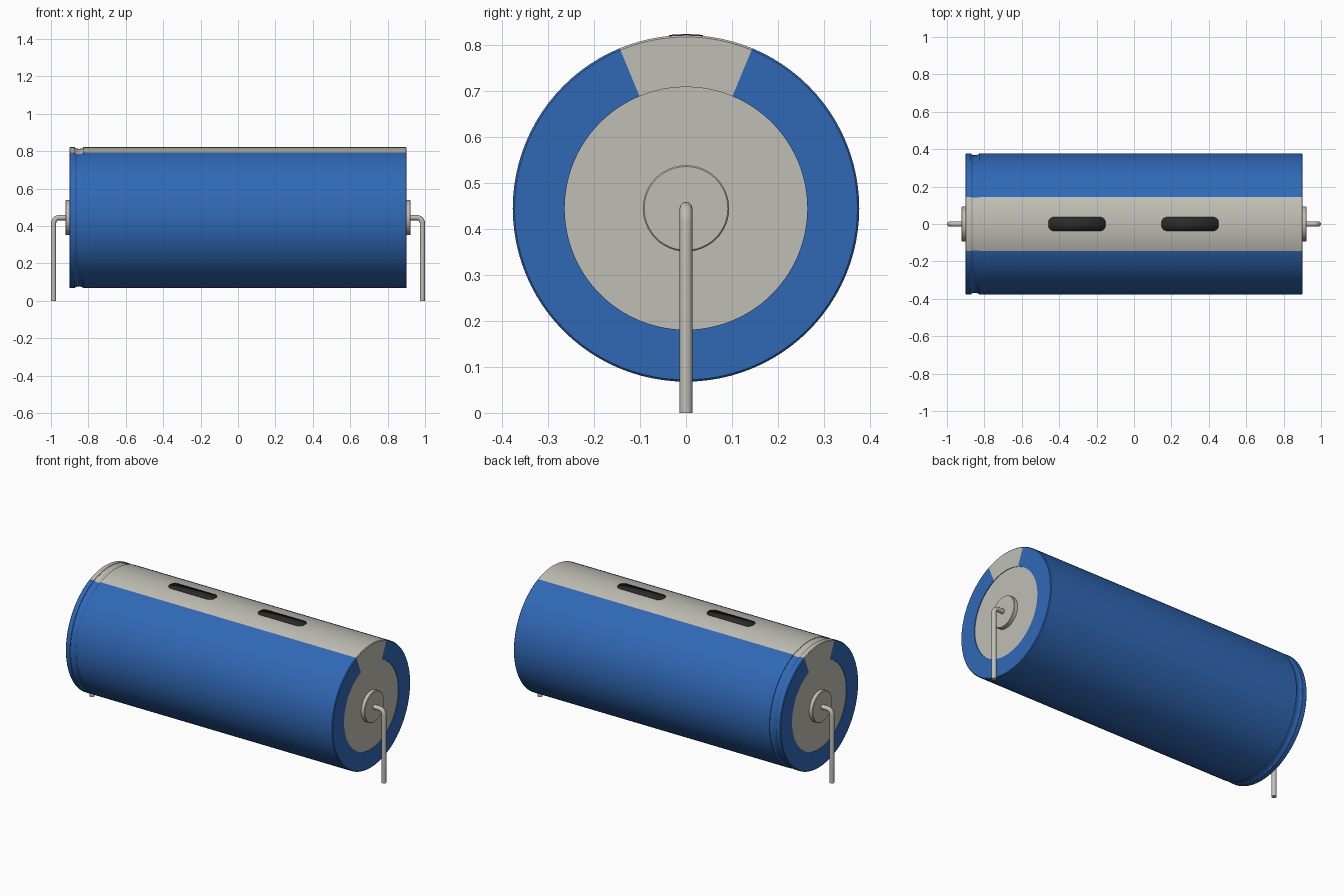
import bpy
import bmesh
from math import sin, cos, pi, radians, sqrt, atan2

SEGMENTS = 96
AXIS_Z = 0.445
RADIUS = 0.377
HALF = 0.902
DISC_R = 0.264
RECESS = 0.004
LEAD_R = 0.014

old = bpy.data.objects.get("Cube")
if old:
    bpy.data.objects.remove(old, do_unlink=True)


def material(name, rgb, metallic=0.0):
    mat = bpy.data.materials.new(name)
    mat.use_nodes = True
    mat.diffuse_color = (*rgb, 1)
    shader = mat.node_tree.nodes["Principled BSDF"]
    shader.inputs["Base Color"].default_value = (*rgb, 1)
    shader.inputs["Roughness"].default_value = 0.5
    return mat


blue = material("sleeve blue", (0.03, 0.14, 0.47))
grey = material("warm grey", (0.53, 0.52, 0.46))
dark = material("mark black", (0.024, 0.024, 0.024))


def finish(name, bm, mats):
    """Turn a bmesh into a smooth object with sharp creases."""
    bmesh.ops.recalc_face_normals(bm, faces=bm.faces[:])
    mesh = bpy.data.meshes.new(name)
    bm.to_mesh(mesh)
    bm.free()
    for mat in mats:
        mesh.materials.append(mat)
    mesh.shade_smooth()
    mesh.set_sharp_from_angle(angle=radians(30))
    obj = bpy.data.objects.new(name, mesh)
    bpy.context.collection.objects.link(obj)
    return obj


def lathe(name, profile, mats, segments=SEGMENTS):
    """Revolve (x, radius) points about the long axis and cap both ends."""
    bm = bmesh.new()
    rings = []
    for x, r in profile:
        angles = [2 * pi * i / segments for i in range(segments)]
        rings.append([bm.verts.new((x, r * sin(a), AXIS_Z + r * cos(a))) for a in angles])
    for a, b in zip(rings, rings[1:]):
        for i in range(segments):
            j = (i + 1) % segments
            bm.faces.new((a[i], a[j], b[j], b[i]))
    bm.faces.new(rings[0])
    bm.faces.new(rings[-1])
    return finish(name, bm, mats)


# Sleeve: recessed ends, slightly rounded rims and one crimped groove
groove = [(-0.85 + 0.022 * cos(t), RADIUS - 0.009 * sin(t))
          for t in (pi * k / 8 for k in range(8, -1, -1))]
sleeve = lathe("sleeve", [
    (-HALF + RECESS, DISC_R), (-HALF, DISC_R),
    (-HALF, RADIUS - 0.004), (-HALF + 0.004, RADIUS),
    *groove,
    (HALF - 0.004, RADIUS), (HALF, RADIUS - 0.004),
    (HALF, DISC_R), (HALF - RECESS, DISC_R)], [blue, grey])

# Polarity stripe along the top and over the rims, plus both end discs
for face in sleeve.data.polygons:
    y, z = face.center.y, face.center.z - AXIS_Z
    in_stripe = abs(atan2(y, z)) < radians(22.5)
    face.material_index = int(in_stripe or len(face.vertices) > 4)


# Painted marks: rounded bars that follow the curve of the stripe
def mark(name, centre_x, half_x=0.153, half_y=0.037, corner=0.03, steps=16):
    bm = bmesh.new()
    rows = []
    for k in range(steps + 1):
        y = -half_y * cos(pi * k / steps)
        over = max(0, abs(y) - (half_y - corner))
        reach = half_x - corner + sqrt(max(0, corner ** 2 - over ** 2))
        z = AXIS_Z + sqrt((RADIUS + 0.002) ** 2 - y ** 2)
        rows.append([bm.verts.new((centre_x + s * reach, y, z)) for s in (-1, 1)])
    for a, b in zip(rows, rows[1:]):
        bm.faces.new((a[0], a[1], b[1], b[0]))
    obj = finish(name, bm, [dark])
    solid = obj.modifiers.new("thickness", "SOLIDIFY")
    solid.thickness = 0.003
    solid.offset = -1


mark("right_mark", -0.305)
mark("left_mark", 0.3)


# Bent wire lead swept along a path
def lead(name, side):
    bend, reach = 0.03, 1 - LEAD_R
    path = [(0.89, AXIS_Z)]
    for k in range(9):
        t = pi / 2 * k / 8
        path.append((reach - bend + bend * sin(t), AXIS_Z - bend + bend * cos(t)))
    path.append((reach, 0))
    curve = bpy.data.curves.new(name, "CURVE")
    curve.dimensions = "3D"
    curve.bevel_depth = LEAD_R
    curve.bevel_resolution = 4
    curve.use_fill_caps = True
    spline = curve.splines.new("POLY")
    spline.points.add(len(path) - 1)
    for point, (x, z) in zip(spline.points, path):
        point.co = (side * x, 0, z, 1)
    curve.materials.append(grey)
    obj = bpy.data.objects.new(name, curve)
    bpy.context.collection.objects.link(obj)


# Terminal bosses and leads at both ends
for label, side in (("left", 1), ("right", -1)):
    lathe(label + "_boss", [(side * 0.89, 0.094), (side * 0.919, 0.094),
                            (side * 0.922, 0.091)], [grey], 48)
    lead(label + "_lead", side)
